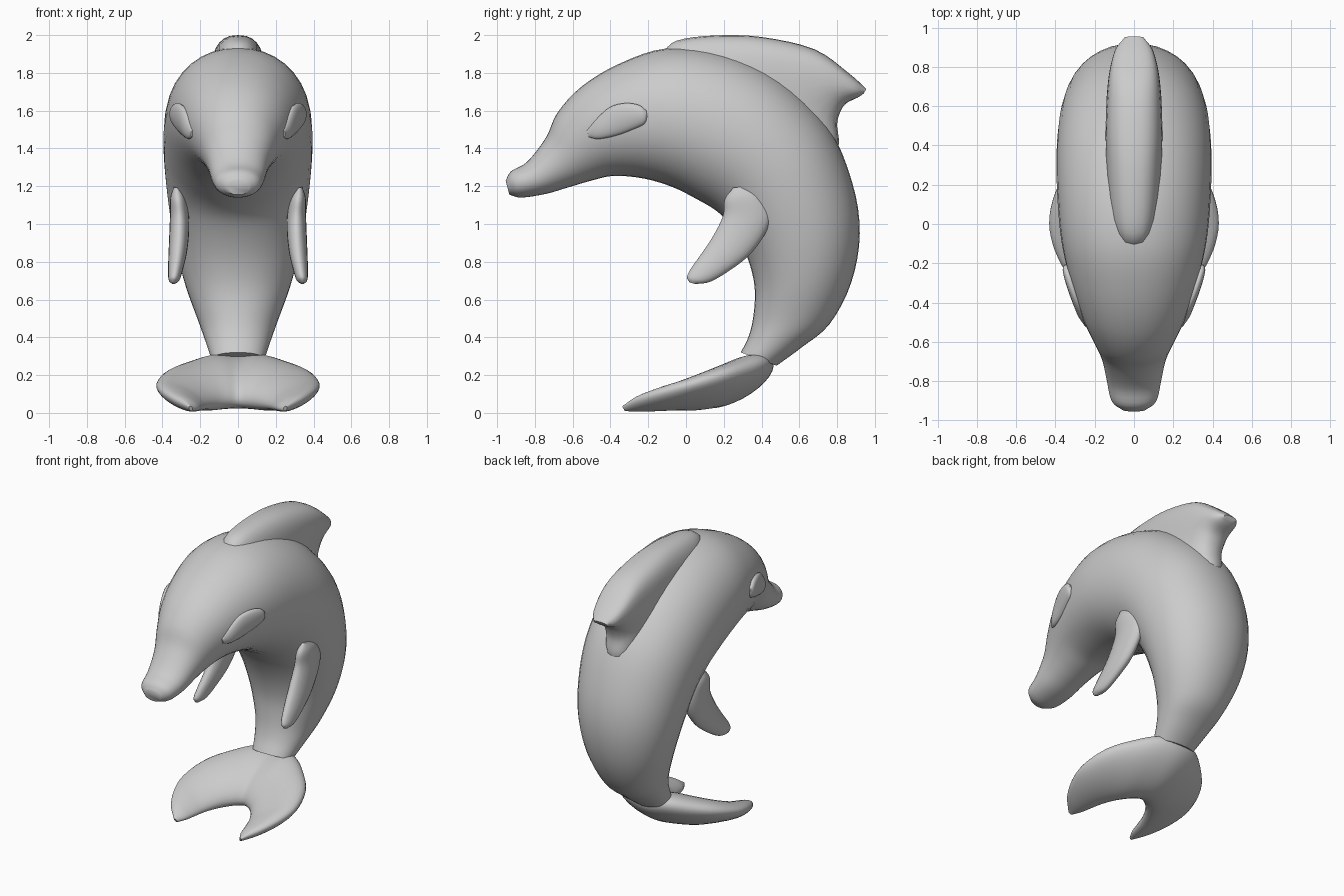
import bpy, math
from mathutils import Vector

if "Cube" in bpy.data.objects:
    bpy.data.objects.remove(bpy.data.objects["Cube"])


def spline(p, i, t):
    """Catmull-Rom value on segment i of a list of Vectors."""
    p1, p2 = p[i], p[i + 1]
    p0 = p[i - 1] if i > 0 else p1 * 2 - p2
    p3 = p[i + 2] if i + 2 < len(p) else p2 * 2 - p1
    return 0.5 * (p1 * 2 + (p2 - p0) * t + (p0 * 2 - p1 * 5 + p2 * 4 - p3) * t * t
                  + (p1 * 3 - p0 - p2 * 3 + p3) * t ** 3)


def loft(name, stations, sides=28, steps=4, power=2.0):
    """Skin oval sections; each station = (edge a, edge b, half thickness vector)."""
    A, B, W = [[Vector(s[k]) for s in stations] for k in range(3)]
    params = [(i, j / steps) for i in range(len(A) - 1) for j in range(steps)]
    params.append((len(A) - 2, 1.0))
    verts, faces = [], []
    for i, t in params:
        a, b, w = spline(A, i, t), spline(B, i, t), spline(W, i, t)
        for k in range(sides):
            g = 2 * math.pi * k / sides
            c, s = math.cos(g), math.sin(g)
            c = math.copysign(abs(c) ** (2 / power), c)
            s = math.copysign(abs(s) ** (2 / power), s)
            verts.append((a + b) / 2 + (a - b) / 2 * c + w * s)
    n = len(params)
    for r in range(n - 1):
        for k in range(sides):
            k2 = (k + 1) % sides
            faces.append((r * sides + k, r * sides + k2,
                          (r + 1) * sides + k2, (r + 1) * sides + k))
    faces.append(tuple(range(sides))[::-1])
    faces.append(tuple((n - 1) * sides + k for k in range(sides)))
    me = bpy.data.meshes.new(name)
    me.from_pydata(verts, [], faces)
    ob = bpy.data.objects.new(name, me)
    bpy.context.collection.objects.link(ob)
    bpy.context.view_layer.objects.active = ob
    ob.select_set(True)
    bpy.ops.object.mode_set(mode='EDIT')
    bpy.ops.mesh.select_all(action='SELECT')
    bpy.ops.mesh.normals_make_consistent(inside=False)
    bpy.ops.object.mode_set(mode='OBJECT')
    bpy.ops.object.shade_smooth_by_angle(angle=math.radians(50))
    ob.select_set(False)
    return ob


def side_stations(rows, sign=1):
    """Rows of (x, ay, az, by, bz, half width) -> loft stations."""
    return [((sign * x, ay, az), (sign * x, by, bz), (w, 0, 0))
            for x, ay, az, by, bz, w in rows]


# body: back line, belly line, half width from snout to tail
body = [(-.955, 1.23, -.935, 1.155, .06), (-.925, 1.28, -.87, 1.14, .115),
        (-.84, 1.33, -.74, 1.16, .14), (-.74, 1.46, -.62, 1.195, .165),
        (-.68, 1.59, -.5, 1.23, .205), (-.55, 1.73, -.38, 1.255, .265),
        (-.35, 1.85, -.22, 1.24, .325), (-.1, 1.93, -.07, 1.195, .37),
        (.2, 1.905, .06, 1.13, .39), (.5, 1.77, .16, 1.07, .395),
        (.75, 1.52, .23, 1.0, .385), (.88, 1.22, .3, .88, .36),
        (.92, .95, .345, .76, .325), (.875, .69, .365, .64, .275),
        (.76, .47, .355, .5, .21), (.61, .345, .33, .4, .17),
        (.48, .25, .29, .32, .14)]
loft("body", side_stations([(0, *r) for r in body]), sides=36, power=2.1)

# dorsal fin: leading edge, trailing edge, half width from base to tip
fin = [(-.13, 1.9, .8, 1.38, .145), (-.05, 1.97, .81, 1.44, .145),
       (.15, 1.998, .8, 1.53, .145), (.4, 1.99, .82, 1.6, .14),
       (.68, 1.925, .85, 1.64, .125), (.86, 1.8, .91, 1.67, .095),
       (.955, 1.715, .94, 1.69, .05)]
loft("dorsal_fin", side_stations([(0, *r) for r in fin]), power=2.5)

# tail fluke: leading and trailing edges of one lobe, mirrored to the other
lobe = [((.0, .46, .27), (0, .06, .055), .1), ((.14, .43, .28), (.05, .04, .05), .1),
        ((.27, .33, .25), (.1, 0, .04), .09), ((.38, .2, .21), (.14, -.06, .035), .075),
        ((.43, .04, .16), (.17, -.13, .03), .06), ((.415, -.1, .12), (.19, -.2, .025), .05),
        ((.35, -.24, .075), (.21, -.27, .02), .035), ((.26, -.335, .03), (.24, -.325, .015), .012)]


def half_fluke(sign):
    return [((sign * a[0], *a[1:]), (sign * b[0], *b[1:]),
             Vector((-.25 * sign * min(1, a[0] * 4), -.4, .87)) * t) for a, b, t in lobe]


loft("tail_fluke", half_fluke(-1)[:0:-1] + half_fluke(1))

# flippers and eye patches on both sides
flipper = [(.325, .25, 1.192, .31, 1.198, .015), (.318, .205, 1.13, .40, 1.15, .04),
           (.31, .195, 1.04, .45, 1.05, .05), (.312, .14, .93, .42, .95, .052),
           (.32, .08, .84, .34, .84, .048), (.33, .03, .77, .24, .76, .04),
           (.338, .005, .72, .13, .695, .03), (.342, .02, .69, .05, .682, .01)]
eye = [(.24, -.525, 1.495, -.515, 1.46, .01), (.262, -.47, 1.56, -.46, 1.45, .025),
       (.29, -.4, 1.62, -.36, 1.47, .03), (.318, -.32, 1.64, -.28, 1.5, .03),
       (.338, -.25, 1.63, -.22, 1.53, .025), (.345, -.21, 1.6, -.205, 1.57, .01)]
for sign, label in ((1, "right"), (-1, "left")):
    loft("flipper_" + label, side_stations(flipper, sign), sides=20)
    loft("eye_patch_" + label, side_stations(eye, sign), sides=20)
